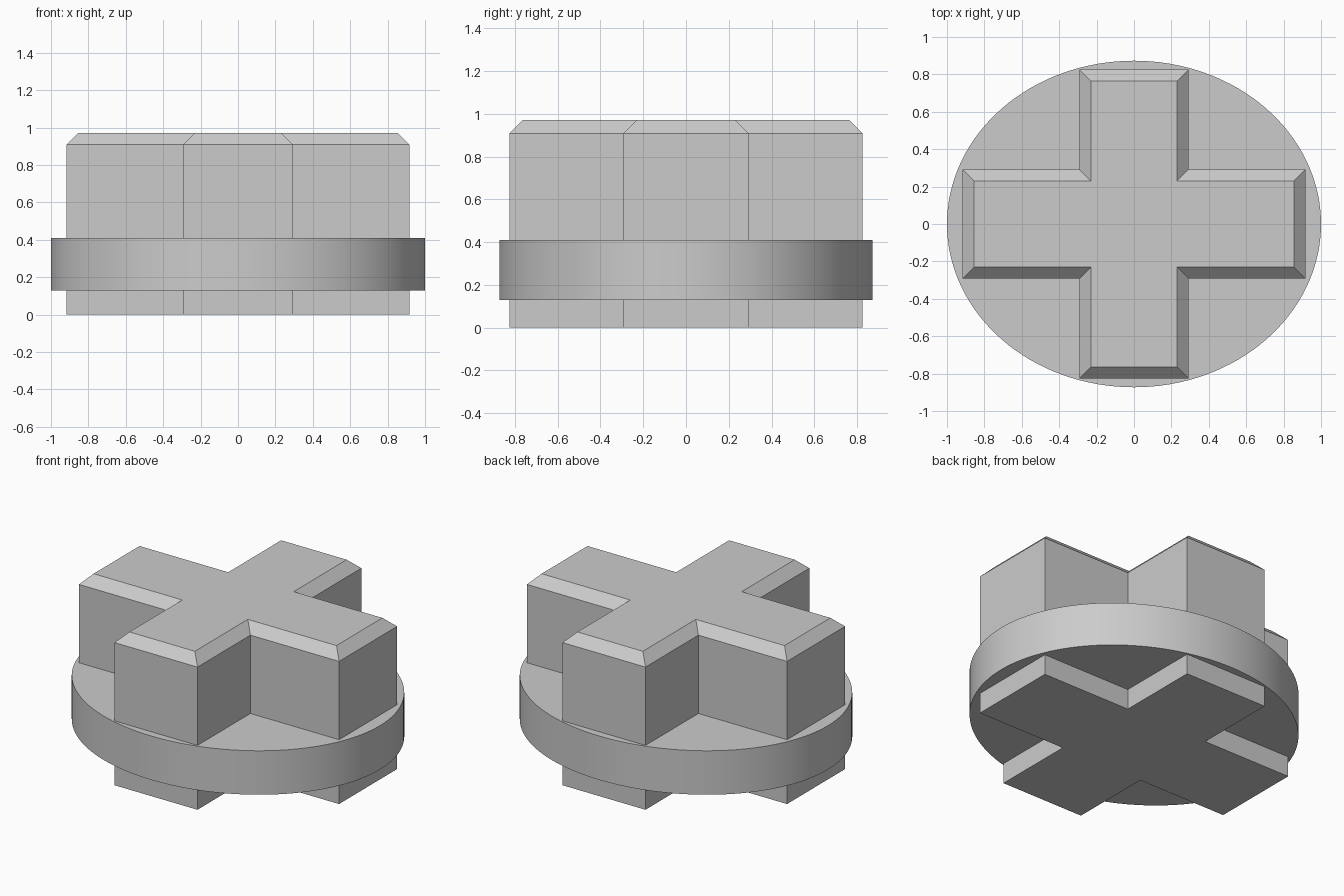
import bpy
import bmesh
import math

old = bpy.data.objects.get("Cube")
if old:
    bpy.data.objects.remove(old, do_unlink=True)

grey = bpy.data.materials.new("light_grey")
grey.use_nodes = True
colour = (0.6, 0.6, 0.6, 1)
grey.diffuse_color = colour
grey.node_tree.nodes["Principled BSDF"].inputs["Base Color"].default_value = colour


def cross_outline(x, y, w):
    """Counter-clockwise plus shape: arm reaches x and y, half arm width w."""
    return [(x, -w), (x, w), (w, w), (w, y), (-w, y), (-w, w),
            (-x, w), (-x, -w), (-w, -w), (-w, -y), (w, -y), (w, -w)]


def ellipse_outline(rx, ry, count):
    return [(rx * math.cos(math.tau * i / count), ry * math.sin(math.tau * i / count))
            for i in range(count)]


def loft(name, layers):
    """Closed solid through (outline, height) layers, capped at both ends."""
    bm = bmesh.new()
    rings = [[bm.verts.new((x, y, z)) for x, y in outline] for outline, z in layers]
    for low, high in zip(rings, rings[1:]):
        n = len(low)
        for i in range(n):
            j = (i + 1) % n
            bm.faces.new((low[i], low[j], high[j], high[i]))
    bm.faces.new(rings[0][::-1])
    bm.faces.new(rings[-1])
    mesh = bpy.data.meshes.new(name)
    bm.to_mesh(mesh)
    bm.free()
    mesh.materials.append(grey)
    obj = bpy.data.objects.new(name, mesh)
    bpy.context.collection.objects.link(obj)
    return obj


# Cross-shaped body with a chamfered top edge
reach_x, reach_y, half_width, chamfer, height = 0.917, 0.825, 0.292, 0.061, 0.97
outer = cross_outline(reach_x, reach_y, half_width)
inner = cross_outline(reach_x - chamfer, reach_y - chamfer, half_width - chamfer)
loft("cross_body", [(outer, 0), (outer, height - chamfer), (inner, height)])

# Oval flange around the body
rim = ellipse_outline(1, 0.873, 128)
flange = loft("oval_flange", [(rim, 0.13), (rim, 0.41)])
bpy.ops.object.select_all(action="DESELECT")
flange.select_set(True)
bpy.context.view_layer.objects.active = flange
bpy.ops.object.shade_smooth_by_angle(angle=math.radians(30))
